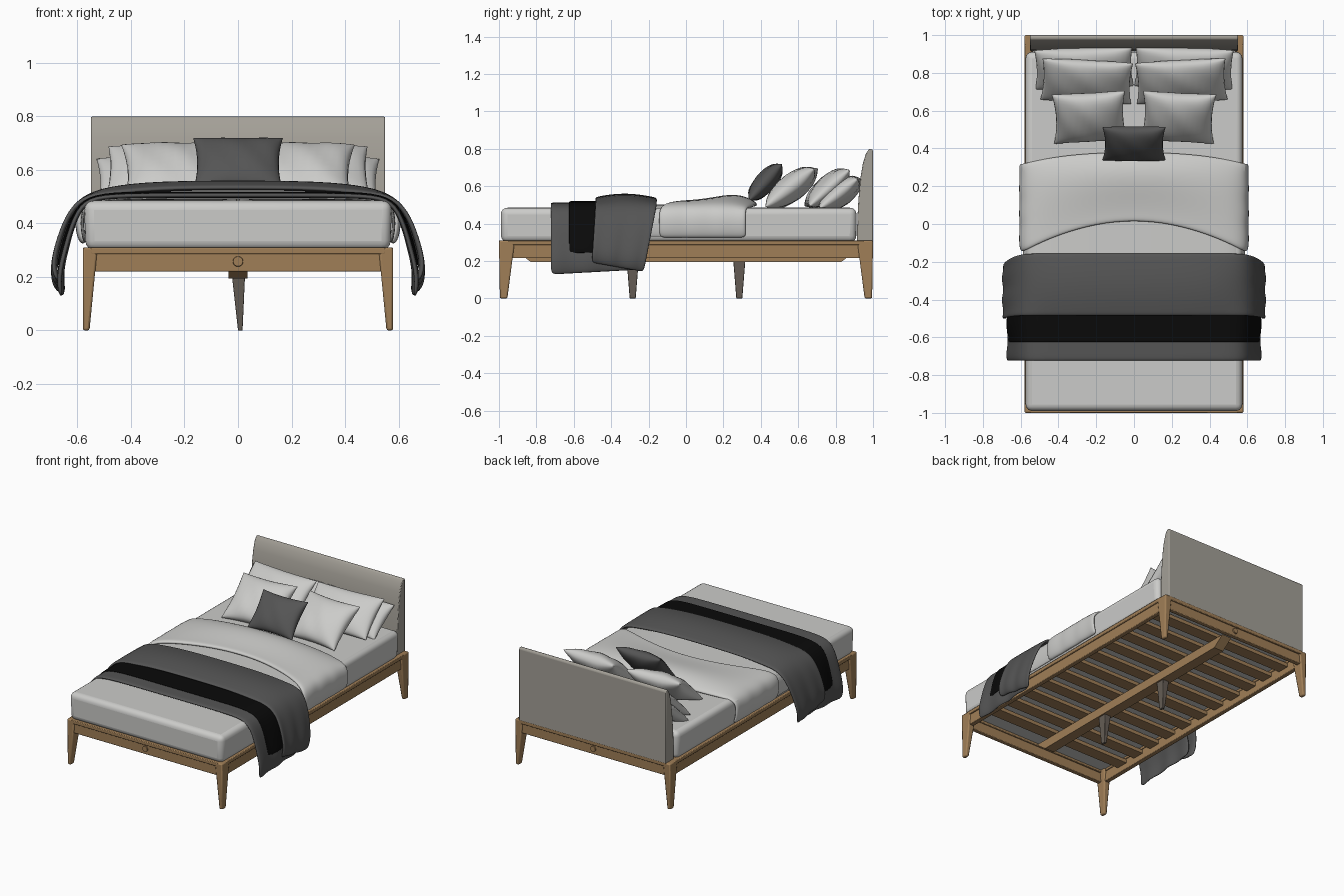
import bpy, bmesh, math
from mathutils import Matrix, Vector

if "Cube" in bpy.data.objects:
    bpy.data.objects.remove(bpy.data.objects["Cube"], do_unlink=True)


def material(name, r, g, b):
    m = bpy.data.materials.new(name)
    m.use_nodes = True
    m.diffuse_color = (r, g, b, 1)
    bsdf = m.node_tree.nodes["Principled BSDF"]
    bsdf.inputs["Base Color"].default_value = (r, g, b, 1)
    bsdf.inputs["Roughness"].default_value = 0.8
    return m


LINEN = material("pale linen", 0.6, 0.6, 0.585)
FABRIC = material("warm grey upholstery", 0.37, 0.35, 0.31)
WOOL = material("charcoal wool", 0.09, 0.09, 0.09)
BLACK = material("black band", 0.003, 0.003, 0.003)
WOOD = material("oak", 0.35, 0.21, 0.095)
DARK = material("dark support", 0.13, 0.11, 0.09)


def finish(name, bm, mat, smooth=35):
    bmesh.ops.recalc_face_normals(bm, faces=bm.faces)
    me = bpy.data.meshes.new(name)
    bm.to_mesh(me)
    bm.free()
    ob = bpy.data.objects.new(name, me)
    bpy.context.collection.objects.link(ob)
    me.materials.append(mat)
    bpy.ops.object.select_all(action='DESELECT')
    bpy.context.view_layer.objects.active = ob
    ob.select_set(True)
    if smooth:
        bpy.ops.object.shade_smooth_by_angle(angle=math.radians(smooth))
    return ob


def bevel(ob, width, segments=2):
    mod = ob.modifiers.new("Soft edges", 'BEVEL')
    mod.width, mod.segments = width, segments


def block(name, xs, ys, zs, mat, soft=0.004, segments=2, taper=None):
    """Box between limits; taper = (xs, ys) of the bottom face."""
    bm = bmesh.new()
    bx, by = taper or (xs, ys)
    rings = []
    for lx, ly, z in ((bx, by, zs[0]), (xs, ys, zs[1])):
        rings.append([bm.verts.new((lx[i], ly[j], z))
                      for i, j in ((0, 0), (1, 0), (1, 1), (0, 1))])
    low, high = rings
    bm.faces.new(low)
    bm.faces.new(high)
    for i in range(4):
        k = (i + 1) % 4
        bm.faces.new((low[i], low[k], high[k], high[i]))
    ob = finish(name, bm, mat)
    if soft:
        bevel(ob, soft, segments)
    return ob


def sheet(name, half, y0, y1, mat, thick, warp=None, rows=10):
    """Draped cloth: mirrored cross-section swept along y, bent by warp."""
    prof = [(-x, z) for x, z in reversed(half[1:])] + half
    bm = bmesh.new()
    grid = []
    for r in range(rows + 1):
        t = r / rows
        line = []
        for x, z in prof:
            p = Vector((x, y0 + (y1 - y0) * t, z))
            line.append(bm.verts.new(warp(p, t) if warp else p))
        grid.append(line)
    for a, b in zip(grid, grid[1:]):
        for i in range(len(prof) - 1):
            bm.faces.new((a[i], a[i + 1], b[i + 1], b[i]))
    ob = finish(name, bm, mat, 60)
    solid = ob.modifiers.new("Thickness", 'SOLIDIFY')
    solid.thickness, solid.offset = thick, 0
    sub = ob.modifiers.new("Smooth", 'SUBSURF')
    sub.levels = sub.render_levels = 2
    return ob


def pillow(name, centre, w, h, thick, tilt, mat, turn=0, pinch=0.09, n=18):
    bm = bmesh.new()
    for side in (1, -1):
        g = []
        for i in range(n + 1):
            row = []
            for j in range(n + 1):
                u = math.sin((i / n - 0.5) * math.pi)
                v = math.sin((j / n - 0.5) * math.pi)
                puff = ((1 - u * u) * (1 - v * v)) ** 0.42
                puff *= 1 + 0.05 * math.sin(7 * u + 4 * v)
                row.append(bm.verts.new((u * w / 2 * (1 - pinch * (1 - v * v)),
                                         v * h / 2 * (1 - pinch * (1 - u * u)),
                                         side * puff * thick / 2)))
            g.append(row)
        for i in range(n):
            for j in range(n):
                bm.faces.new((g[i][j], g[i + 1][j], g[i + 1][j + 1], g[i][j + 1]))
    bmesh.ops.remove_doubles(bm, verts=bm.verts, dist=0.0005)
    bm.transform(Matrix.Translation(centre) @ Matrix.Rotation(math.radians(turn), 4, 'Z')
                 @ Matrix.Rotation(math.radians(tilt), 4, 'X'))
    return finish(name, bm, mat, 70)


# Frame: tapered corner legs, top rails and recessed aprons
for sx, side in ((-1, "right"), (1, "left")):
    for sy, end in ((-1, "front"), (1, "back")):
        block(f"{end}_{side}_leg", sorted((sx * 0.525, sx * 0.58)),
              sorted((sy * 0.915, sy * 1.0)), (0, 0.31), WOOD, 0.008,
              taper=(sorted((sx * 0.555, sx * 0.58)), sorted((sy * 0.955, sy * 0.995))))
    block(f"{side}_top_rail", sorted((sx * 0.535, sx * 0.58)), (-0.95, 0.95), (0.285, 0.31), WOOD)
    block(f"{side}_apron", sorted((sx * 0.54, sx * 0.572)), (-0.94, 0.94), (0.215, 0.287), WOOD)
for sy, end in ((-1, "front"), (1, "back")):
    block(f"{end}_top_rail", (-0.55, 0.55), sorted((sy * 0.95, sy * 1.0)), (0.285, 0.31), WOOD)
    block(f"{end}_apron", (-0.55, 0.55), sorted((sy * 0.96, sy * 0.99)), (0.22, 0.287), WOOD)
    bm = bmesh.new()
    bmesh.ops.create_cone(bm, cap_ends=True, segments=24, radius1=0.02, radius2=0.018, depth=0.012,
                          matrix=Matrix.Translation((0, sy * 0.992, 0.258))
                          @ Matrix.Rotation(sy * -math.pi / 2, 4, 'X'))
    finish(f"{end}_plug", bm, WOOD)

# Slats, centre beam and its supports
for i in range(11):
    y = -0.76 + i * 0.158
    block(f"slat_{i + 1}", (-0.545, 0.545), (y - 0.042, y + 0.042), (0.255, 0.28), WOOD, 0)
block("centre_beam", (-0.036, 0.036), (-0.91, 0.91), (0.195, 0.256), WOOD, 0,
      taper=((-0.036, 0.036), (-0.83, 0.83)))
for y, end in ((-0.285, "front"), (0.285, "back")):
    block(f"{end}_centre_leg", (-0.022, 0.026), (y - 0.032, y + 0.032), (0, 0.2), DARK, 0.003,
          taper=((0, 0.017), (y - 0.016, y + 0.016)))

# Headboard: curved side profile pushed across the width
bm = bmesh.new()
outline = [(1.0, 0.305), (1.0, 0.79), (0.992, 0.8), (0.978, 0.798), (0.962, 0.775), (0.945, 0.72),
           (0.932, 0.64), (0.922, 0.53), (0.916, 0.42), (0.914, 0.305)]
face = bm.faces.new([bm.verts.new((-0.55, y, z)) for y, z in outline])
ext = bmesh.ops.extrude_face_region(bm, geom=[face])
bmesh.ops.translate(bm, vec=(1.1, 0, 0), verts=[e for e in ext["geom"] if isinstance(e, bmesh.types.BMVert)])
bevel(finish("headboard", bm, FABRIC), 0.005)

# Mattress
block("mattress", (-0.575, 0.575), (-0.99, 0.912), (0.3, 0.485), LINEN, 0.035, 4,
      taper=((-0.57, 0.57), (-0.988, 0.91)))


# Duvet: folded back, with an arched front edge
def duvet_warp(p, t):
    a = min(abs(p.x) / 0.58, 1)
    front, back = 0.02 - 0.165 * a ** 2, 0.38 - 0.06 * a ** 3
    p.y = front + (back - front) * t
    if a < 0.97:
        p.z += 0.03 * math.sin(math.pi * t ** 1.7) * (1 - a * a) - 0.018 * t ** 8
    else:
        p.x += math.copysign(0.006 * math.sin(t * 11), p.x)
    return p


sheet("folded_duvet", [(0, 0.514), (0.2, 0.514), (0.4, 0.51), (0.53, 0.503), (0.582, 0.475),
                       (0.594, 0.42), (0.588, 0.36), (0.572, 0.325)], 0, 1, LINEN, 0.024, duvet_warp)
sheet("lower_duvet", [(0, 0.496), (0.3, 0.496), (0.52, 0.492), (0.575, 0.465), (0.585, 0.4),
                      (0.572, 0.325)], -0.5, 0.2, LINEN, 0.014)


# Throw: lower layer, black band and the upper folded layer
def hang(p):
    return max(0, (0.5 - p.z) / 0.36)


def lower_warp(p, t):
    d = hang(p)
    p.x += math.copysign(0.018 * d * math.sin(t * 9 + 1), p.x)
    p.z += 0.025 * d * t
    return p


def upper_warp(p, t):
    d = hang(p)
    p.x += math.copysign(0.014 * d * math.sin(t * 8 + 2), p.x)
    p.y -= 0.02 * d + 0.05 * d * t
    p.z += 0.05 * d * (1 - t)
    if d == 0:
        p.z -= 0.03 * (1 - math.sin(math.pi * min(1, 0.12 + t * 0.8)))
    return p


sheet("throw_lower_layer", [(0, 0.505), (0.3, 0.505), (0.48, 0.503), (0.575, 0.485), (0.615, 0.40),
                            (0.64, 0.29), (0.658, 0.2), (0.645, 0.125)],
      -0.725, -0.25, WOOL, 0.018, lower_warp)
sheet("throw_band", [(0, 0.516), (0.3, 0.516), (0.48, 0.514), (0.583, 0.492), (0.628, 0.40),
                     (0.652, 0.29), (0.66, 0.235)], -0.625, -0.44, BLACK, 0.008,
      lambda p, t: lower_warp(p, 0.21 + 0.39 * t))
sheet("throw_upper_layer", [(0, 0.552), (0.3, 0.55), (0.48, 0.532), (0.585, 0.497), (0.64, 0.41),
                            (0.672, 0.29), (0.685, 0.2), (0.665, 0.14)],
      -0.485, -0.155, WOOL, 0.018, upper_warp)

# Pillows in three rows
for sx, side in ((-1, "right"), (1, "left")):
    pillow(f"{side}_back_pillow", (sx * 0.265, 0.825, 0.56), 0.52, 0.26, 0.13, 38, LINEN, sx * -2, 0.04)
    pillow(f"{side}_middle_pillow", (sx * 0.25, 0.755, 0.59), 0.48, 0.29, 0.12, 42, LINEN, sx * 3, 0.05)
    pillow(f"{side}_front_pillow", (sx * 0.235, 0.565, 0.592), 0.39, 0.33, 0.14, 38, LINEN, sx * -3)
pillow("accent_cushion", (0, 0.425, 0.622), 0.335, 0.26, 0.11, 48, WOOL)
